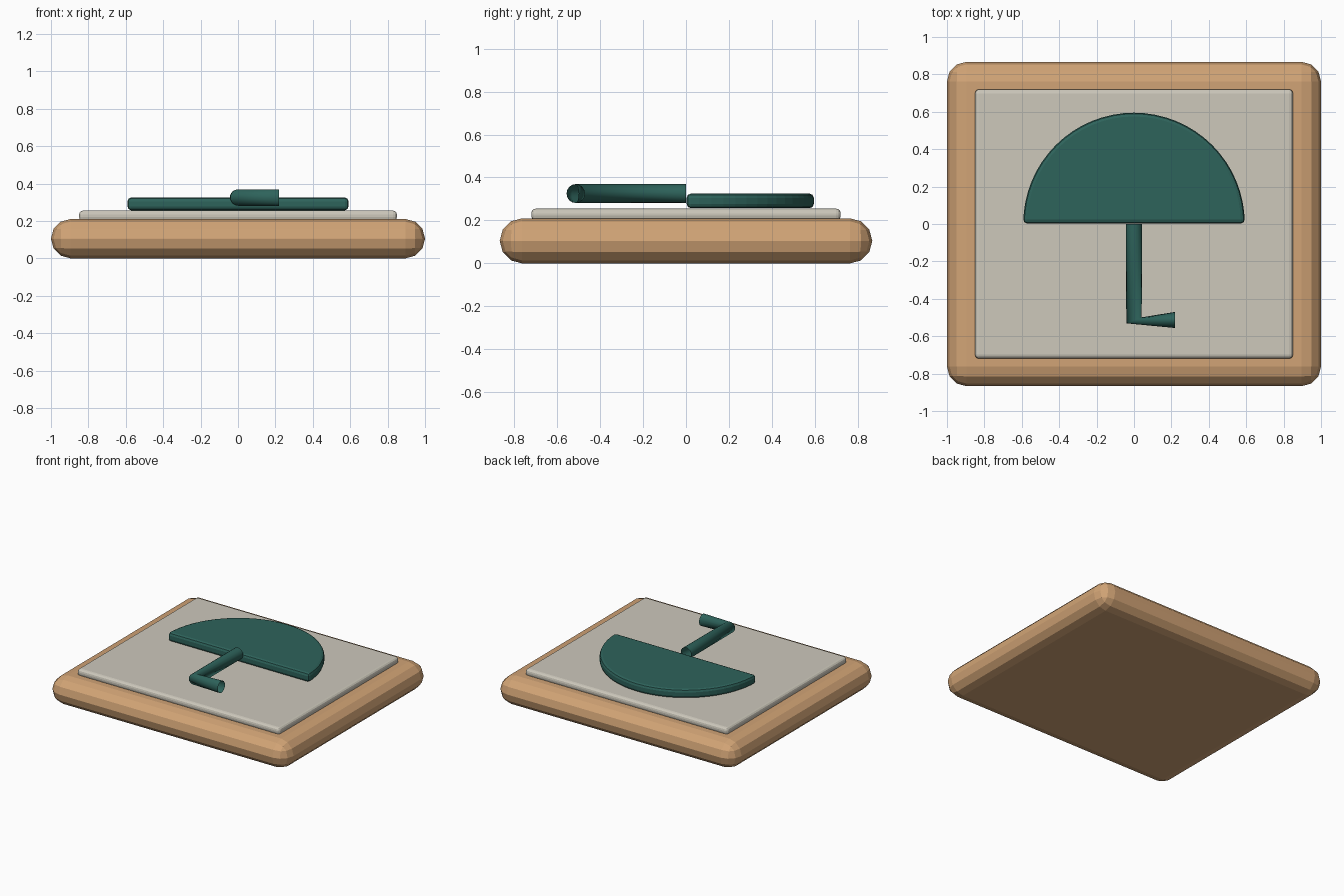
import bpy, bmesh, math
from mathutils import Vector

if "Cube" in bpy.data.objects:
    bpy.data.objects.remove(bpy.data.objects["Cube"])


def material(name, rgb):
    m = bpy.data.materials.new(name)
    m.diffuse_color = (*rgb, 1)
    m.use_nodes = True
    m.node_tree.nodes["Principled BSDF"].inputs["Base Color"].default_value = m.diffuse_color
    return m


WOOD = material("tan wood", (0.64, 0.37, 0.18))
STONE = material("pale stone", (0.61, 0.58, 0.50))
TEAL = material("dark teal", (0.027, 0.125, 0.105))


def finish(name, bm, mat, smooth=False):
    bmesh.ops.recalc_face_normals(bm, faces=bm.faces)
    me = bpy.data.meshes.new(name)
    bm.to_mesh(me)
    bm.free()
    me.materials.append(mat)
    ob = bpy.data.objects.new(name, me)
    bpy.context.collection.objects.link(ob)
    if smooth:
        for p in me.polygons:
            p.use_smooth = True
    return ob


def slab(name, outline, z0, z1, mat, bevel, segments):
    """Extrude a flat outline and round its edges."""
    bm = bmesh.new()
    face = bm.faces.new([bm.verts.new((x, y, z0)) for x, y in outline])
    up = bmesh.ops.extrude_face_region(bm, geom=[face])["geom"]
    for v in up:
        if isinstance(v, bmesh.types.BMVert):
            v.co.z = z1
    ob = finish(name, bm, mat)
    mod = ob.modifiers.new("round edges", "BEVEL")
    mod.width = bevel
    mod.segments = segments
    mod.limit_method = "ANGLE"
    mod.angle_limit = math.radians(30)
    return ob


def rect(x, y):
    return [(-x, -y), (x, -y), (x, y), (-x, y)]


# Wooden base and inset plate
slab("base", rect(1.0, 0.867), 0.0, 0.21, WOOD, 0.1045, 3)
slab("plate", rect(0.85, 0.72), 0.20, 0.255, STONE, 0.022, 3)

# Half-disc canopy
N = 32
R = 0.592
arc = [(R * math.cos(math.pi * i / N), 0.003 + R * math.sin(math.pi * i / N))
       for i in range(N + 1)]
slab("canopy", arc, 0.257, 0.325, TEAL, 0.02, 2)

# Open bent tube: each ring is a centre and its sideways half-width
rings = [((0, 0.0), (0.044, 0)),
         ((0, -0.515), (0.041, 0.016)),
         ((0.22, -0.513), (0, 0.043))]
SIDES = 16
bm = bmesh.new()
loops = []
for (cx, cy), (sx, sy) in rings:
    loop = []
    for i in range(SIDES):
        a = 2 * math.pi * i / SIDES
        loop.append(bm.verts.new(Vector((cx, cy, 0.325))
                    + Vector((sx, sy, 0)) * math.cos(a)
                    + Vector((0, 0, 0.044)) * math.sin(a)))
    loops.append(loop)
for a, b in zip(loops, loops[1:]):
    for i in range(SIDES):
        j = (i + 1) % SIDES
        bm.faces.new((a[i], a[j], b[j], b[i]))
finish("handle", bm, TEAL, smooth=True)
